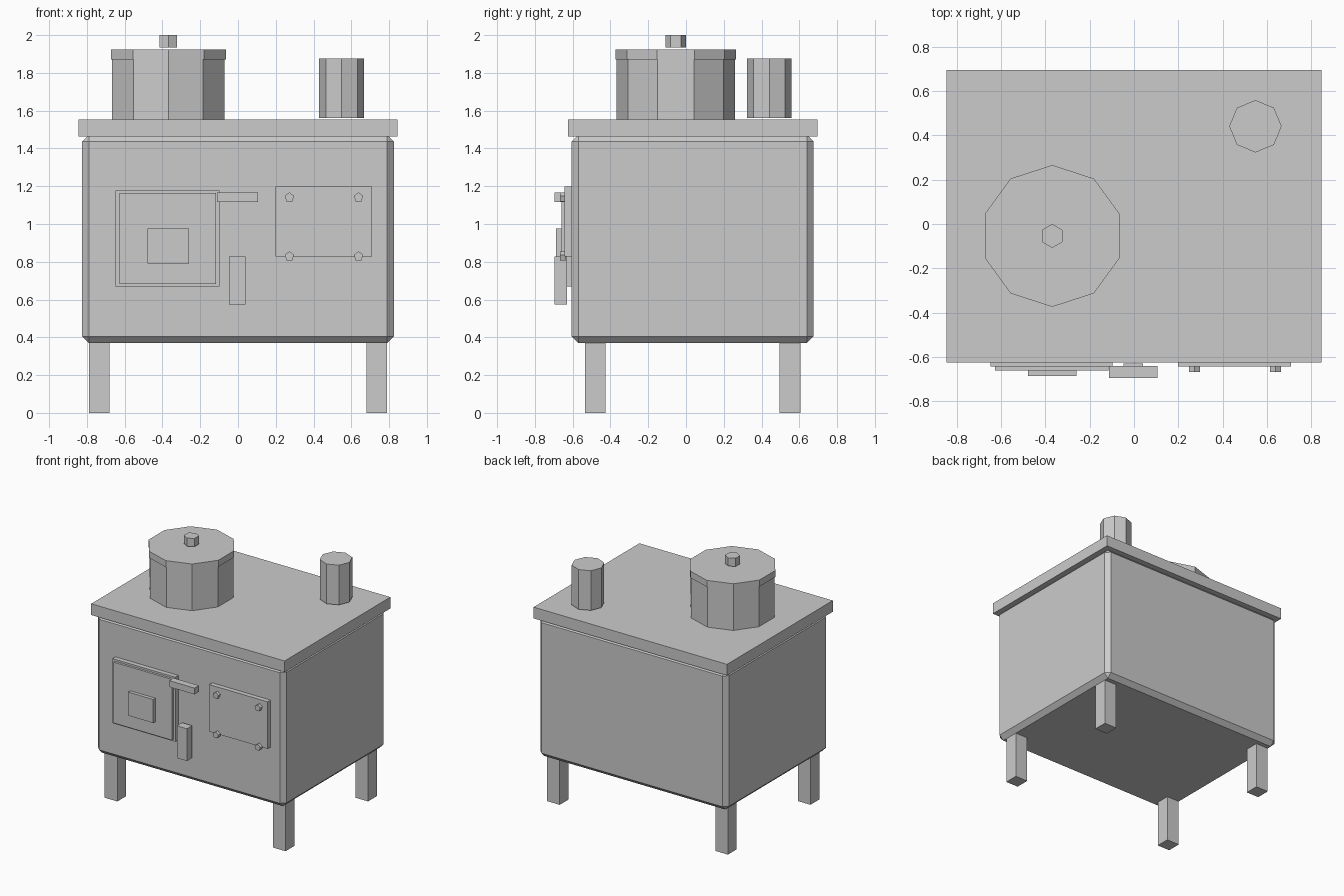
import bpy, math

if "Cube" in bpy.data.objects:
    bpy.data.objects.remove(bpy.data.objects["Cube"])

grey = bpy.data.materials.new("plain_grey")
grey.diffuse_color = (0.6, 0.6, 0.6, 1)
grey.use_nodes = True
grey.node_tree.nodes["Principled BSDF"].inputs["Base Color"].default_value = grey.diffuse_color


def box(name, x, y, z, bevel=0):
    """Box from (min, max) ranges, optionally with chamfered edges."""
    bpy.ops.mesh.primitive_cube_add(size=1)
    ob = bpy.context.object
    ob.name = name
    for v in ob.data.vertices:
        v.co = [r[0] + (c + 0.5) * (r[1] - r[0]) for c, r in zip(v.co, (x, y, z))]
    if bevel:
        mod = ob.modifiers.new("chamfer", 'BEVEL')
        mod.width = bevel
        mod.segments = 1
    ob.data.materials.append(grey)
    return ob


def prism(name, sides, radius, centre, depth, rot=(0, 0, 0)):
    """Low-poly cylinder; its first vertex points along local +y."""
    bpy.ops.mesh.primitive_cylinder_add(vertices=sides, radius=radius, depth=depth,
                                        location=centre, rotation=rot)
    ob = bpy.context.object
    ob.name = name
    ob.data.materials.append(grey)
    return ob


# Stove body, top slab and legs
MID_Y = 0.035
box("stove_body", (-0.825, 0.825), (-0.605, 0.675), (0.37, 1.472), 0.035)
box("stove_top", (-0.845, 0.845), (-0.625, 0.695), (1.463, 1.552))
for sx, side in ((-1, "left"), (1, "right")):
    for sy, end in ((-1, "front"), (1, "back")):
        cx, cy = sx * 0.735, MID_Y + sy * 0.515
        box(f"{end}_{side}_leg", (cx - 0.055, cx + 0.055), (cy - 0.055, cy + 0.055), (0, 0.39))

# Oven door: frame, panel, raised square, latch and lever
box("door_frame", (-0.648, -0.098), (-0.642, -0.595), (0.668, 1.178))
box("door_panel", (-0.627, -0.116), (-0.66, -0.62), (0.682, 1.163))
box("door_square", (-0.479, -0.26), (-0.687, -0.64), (0.79, 0.976))
box("door_latch", (-0.112, 0.107), (-0.695, -0.641), (1.117, 1.167))
box("lever", (-0.048, 0.041), (-0.695, -0.63), (0.573, 0.828))

# Side plate with four five-sided bolts
box("bolt_plate", (0.198, 0.709), (-0.642, -0.595), (0.828, 1.199))
for i, x in enumerate((0.272, 0.638)):
    for j, z in enumerate((0.829, 1.141)):
        prism(f"bolt_{i}_{j}", 5, 0.026, (x, -0.651, z), 0.034, (math.pi / 2, 0, 0))

# Cooking pot with lid and knob
PX, PY = -0.369, -0.054
prism("pot", 10, 0.313, (PX, PY, 1.71), 0.33)
prism("pot_lid", 10, 0.32, (PX, PY, 1.898), 0.052)
prism("lid_knob", 6, 0.054, (PX, PY, 1.9675), 0.065)

# Short flue pipe
prism("flue_pipe", 8, 0.118, (0.548, 0.441, 1.719), 0.314)
